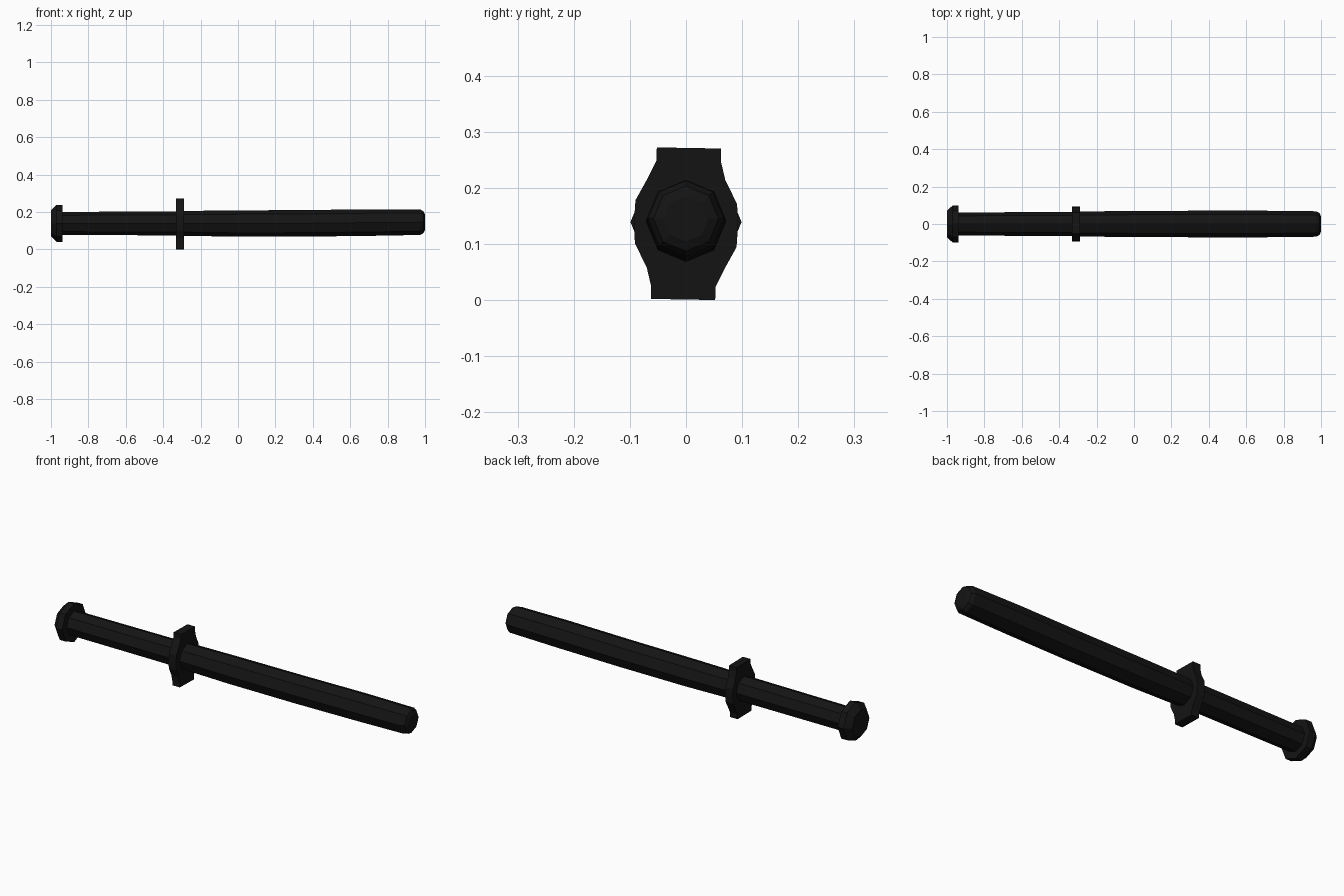
import bpy, bmesh, math

if "Cube" in bpy.data.objects:
    bpy.data.objects.remove(bpy.data.objects["Cube"])

black = bpy.data.materials.new("black")
black.diffuse_color = (0.007, 0.007, 0.007, 1)
black.use_nodes = True
black.node_tree.nodes["Principled BSDF"].inputs["Base Color"].default_value = black.diffuse_color


def loft(name, rings):
    """Skin a closed solid through rings of (x, y, z) points."""
    bm = bmesh.new()
    loops = [[bm.verts.new(p) for p in ring] for ring in rings]
    n = len(loops[0])
    for a, b in zip(loops, loops[1:]):
        for i in range(n):
            j = (i + 1) % n
            bm.faces.new((a[i], a[j], b[j], b[i]))
    bm.faces.new(loops[0])
    bm.faces.new(loops[-1])
    bmesh.ops.recalc_face_normals(bm, faces=bm.faces)
    me = bpy.data.meshes.new(name)
    bm.to_mesh(me)
    bm.free()
    me.materials.append(black)
    ob = bpy.data.objects.new(name, me)
    bpy.context.collection.objects.link(ob)
    return ob


def octagon(x, z, r):
    return [(x, r * math.cos(i * math.pi / 4), z + r * math.sin(i * math.pi / 4))
            for i in range(8)]


# Faceted wooden blade with a slight upward curve and a bevelled tip
loft("blade", [octagon(*s) for s in (
    (-0.31, 0.139, 0.066), (-0.03, 0.138, 0.070), (0.35, 0.139, 0.071),
    (0.70, 0.143, 0.071), (0.975, 0.145, 0.068), (0.992, 0.145, 0.058),
    (1.0, 0.145, 0.040))])

# Grip
loft("grip", [octagon(-0.96, 0.138, 0.062), octagon(-0.31, 0.139, 0.064)])

# Pommel cap with a bevelled outer end
loft("pommel", [octagon(-1.0, 0.139, 0.070), octagon(-0.97, 0.139, 0.099),
                octagon(-0.937, 0.139, 0.099)])

# Guard plate: half outline, repeated by a half turn about the centre
half = [(0.062, 0.134), (0.062, 0.112), (0.070, 0.078), (0.091, 0.035),
        (0.093, 0.0), (0.090, -0.042), (0.070, -0.078), (0.053, -0.112),
        (0.052, -0.136)]
outline = half + [(-y, -z) for y, z in half]
loft("guard", [[(x, y, 0.136 + z) for y, z in outline] for x in (-0.332, -0.289)])
